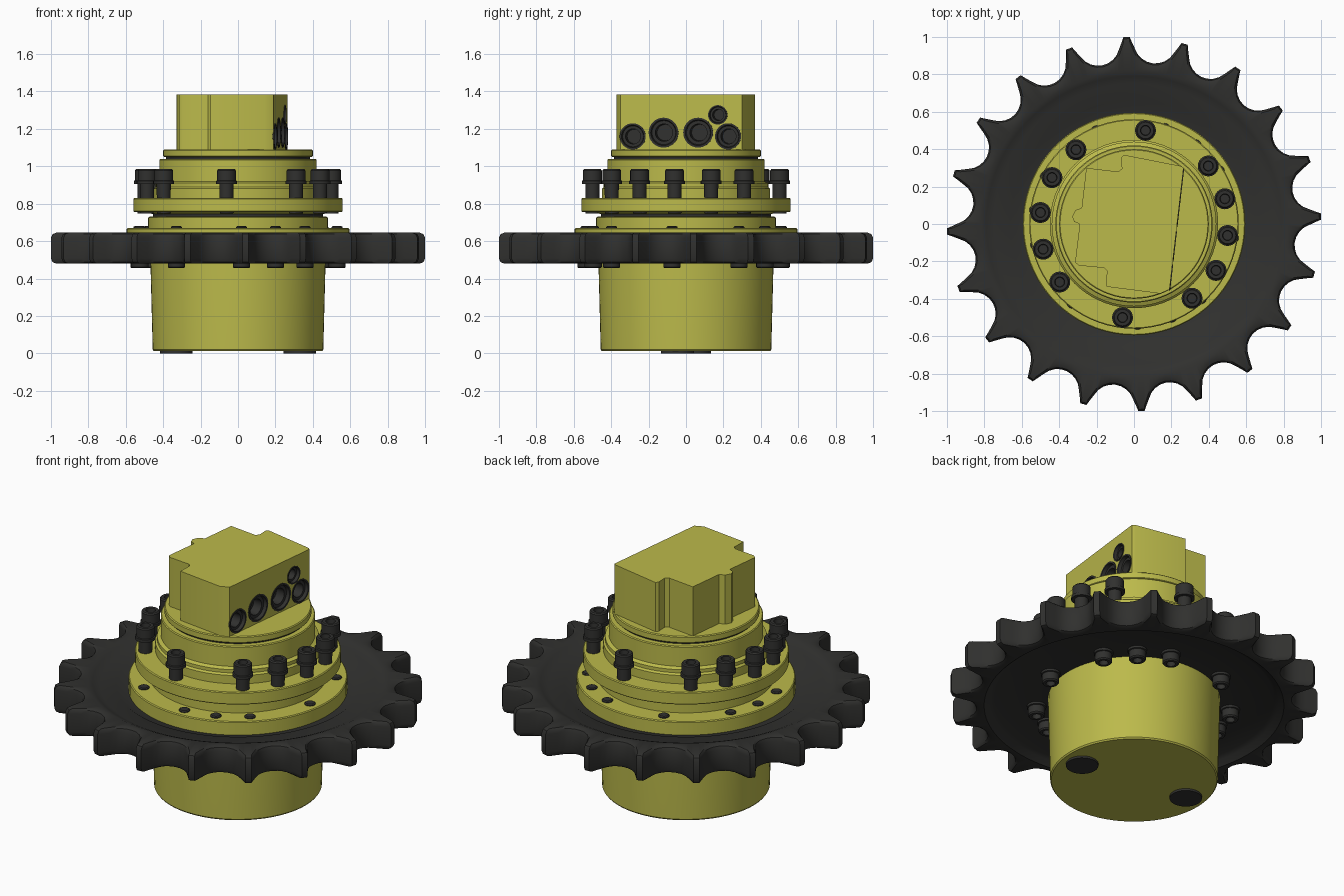
import bpy
import bmesh
from math import sin, cos, pi, radians, atan2, hypot
from mathutils import Vector, Matrix

if "Cube" in bpy.data.objects:
    bpy.data.objects.remove(bpy.data.objects["Cube"])


def material(name, color):
    m = bpy.data.materials.new(name)
    m.use_nodes = True
    m.diffuse_color = color
    bsdf = m.node_tree.nodes["Principled BSDF"]
    bsdf.inputs["Base Color"].default_value = color
    bsdf.inputs["Roughness"].default_value = 0.5
    return m


YELLOW = material("yellow_paint", (0.5, 0.49, 0.07, 1))
DARK = material("dark_steel", (0.03, 0.03, 0.028, 1))
parts = []


def add_object(name, mesh, matrix=None):
    ob = bpy.data.objects.new(name, mesh)
    bpy.context.collection.objects.link(ob)
    if matrix:
        ob.matrix_world = matrix
    parts.append(ob)
    return ob


def finish_mesh(bm, name, mat):
    bmesh.ops.recalc_face_normals(bm, faces=bm.faces)
    mesh = bpy.data.meshes.new(name)
    bm.to_mesh(mesh)
    bm.free()
    mesh.materials.append(mat)
    return mesh


def bridge_rings(bm, rings):
    for a, b in zip(rings, rings[1:]):
        n = len(a)
        for i in range(n):
            j = (i + 1) % n
            bm.faces.new((a[i], a[j], b[j], b[i]))


def lathe_mesh(name, profile, mat, segments=72):
    """Revolve (radius, height) points about z and cap both ends."""
    bm = bmesh.new()
    rings = []
    for r, z in profile:
        rings.append([bm.verts.new((r * cos(2 * pi * i / segments),
                                    r * sin(2 * pi * i / segments), z))
                      for i in range(segments)])
    bridge_rings(bm, rings)
    bm.faces.new(rings[0])
    bm.faces.new(rings[-1])
    return finish_mesh(bm, name, mat)


def lathe(name, profile, mat, segments=72, matrix=None):
    return add_object(name, lathe_mesh(name, profile, mat, segments), matrix)


# Sprocket: toothed outline lofted into a dished web
TEETH, PITCH = 20, 2 * pi / 20
valley = [(0.115 * sin(radians(a)), 0.98 - 0.115 * cos(radians(a)))
          for a in range(-64, 65, 16)]
shoulder = [(0.128, 0.97), (0.14, 0.991)]
tooth = [(-x, y) for x, y in reversed(shoulder)] + valley + shoulder
outline = []
for k in range(TEETH):
    start = radians(92.3) + k * PITCH
    outline.append((start, 1.0))
    for x, y in tooth:
        outline.append((start + PITCH / 2 + atan2(x, y), hypot(x, y)))

TOP, BOTTOM = 0.645, 0.48
rim = [(0.028, BOTTOM), (0.009, BOTTOM + 0.008), (0.0, BOTTOM + 0.028),
       (0.0, TOP - 0.028), (0.009, TOP - 0.008), (0.028, TOP)]
web_bottom = [(0.46, 0.52), (0.76, 0.52), (0.785, 0.505), (0.815, BOTTOM)]
web_top = [(0.815, TOP), (0.79, 0.635), (0.75, 0.615),
           (0.66, 0.61), (0.63, 0.59), (0.46, 0.59)]
bm = bmesh.new()


def ring(radius_of, z):
    return [bm.verts.new((radius_of(r) * cos(a), radius_of(r) * sin(a), z))
            for a, r in outline]


rings = [ring(lambda r, c=c: c, z) for c, z in web_bottom]
rings += [ring(lambda r, d=d: r - d, z) for d, z in rim]
rings += [ring(lambda r, c=c: c, z) for c, z in web_top]
bridge_rings(bm, rings + rings[:1])
add_object("sprocket", finish_mesh(bm, "sprocket", DARK))

# Gearbox drum, mounting flanges and motor housing
lathe("gearbox_drum", [(0.45, 0.012), (0.456, 0.02), (0.468, 0.48), (0.468, 0.6)], YELLOW)
lathe("sprocket_flange", [(0.59, 0.57), (0.595, 0.575), (0.595, 0.665), (0.59, 0.67),
                          (0.48, 0.67), (0.48, 0.725), (0.47, 0.732)], YELLOW)
lathe("seal_ring", [(0.455, 0.725), (0.455, 0.76)], DARK)
lathe("frame_flange", [(0.46, 0.745), (0.48, 0.755), (0.555, 0.755), (0.56, 0.76),
                       (0.56, 0.825), (0.555, 0.83), (0.45, 0.83), (0.45, 0.88),
                       (0.44, 0.89), (0.44, 0.91), (0.42, 0.92), (0.42, 1.035),
                       (0.415, 1.04)], YELLOW)
lathe("housing_groove", [(0.385, 1.035), (0.385, 1.055)], DARK)
lathe("housing_cap", [(0.395, 1.05), (0.4, 1.055), (0.4, 1.085), (0.395, 1.09)], YELLOW)

# Drain plugs under the drum
for s in (-1, 1):
    lathe("drain_plug", [(0.088, 0.0), (0.088, 0.03)], DARK, 32,
          Matrix.Translation((0.33 * s, -0.045 * s, 0)))

# Frame bolts: two mirrored groups around the upper flange
frame_bolt = lathe_mesh("frame_bolt", [
    (0.036, 0.748), (0.038, 0.905), (0.056, 0.905), (0.056, 0.922), (0.05, 0.925),
    (0.05, 0.978), (0.044, 0.985), (0.027, 0.985), (0.024, 0.945)], DARK, 24)
for half in (0, 180):
    for offset in (0, 45, 67.5, 90, 112.5, 135):
        a = radians(83 + half + offset)
        add_object("frame_bolt", frame_bolt,
                   Matrix.Translation((0.504 * cos(a), 0.504 * sin(a), 0)))

# Sprocket bolts: heads below the web, tips through the flange
sprocket_bolt = lathe_mesh("sprocket_bolt", [
    (0.022, 0.49), (0.025, 0.455), (0.04, 0.455), (0.046, 0.462), (0.046, 0.505),
    (0.053, 0.507), (0.053, 0.525), (0.03, 0.525), (0.03, 0.675), (0.024, 0.68)], DARK, 24)
for third in (0, 120, 240):
    for offset in (0, 20, 40, 80):
        a = radians(32 + third + offset)
        add_object("sprocket_bolt", sprocket_bolt,
                   Matrix.Translation((0.535 * cos(a), 0.535 * sin(a), 0)))

# Motor block: extruded plan with a notched, ribbed back
plan = [(0.19, -0.35), (0.265, 0.3), (0.25, 0.31), (-0.055, 0.37), (-0.068, 0.355),
        (-0.065, 0.295), (-0.085, 0.28), (-0.255, 0.3), (-0.28, 0.085), (-0.312, 0.075),
        (-0.33, 0.04), (-0.32, 0.012), (-0.29, 0.0), (-0.315, -0.205), (-0.295, -0.222),
        (-0.16, -0.235), (-0.145, -0.25), (-0.148, -0.335), (0.14, -0.372)]
bm = bmesh.new()
face = bm.faces.new([bm.verts.new((x, y, 1.085)) for x, y in plan])
solid = bmesh.ops.extrude_face_region(bm, geom=[face])
bmesh.ops.translate(bm, vec=(0, 0, 0.3),
                    verts=[v for v in solid["geom"] if isinstance(v, bmesh.types.BMVert)])
block = add_object("motor_block", finish_mesh(bm, "motor_block", YELLOW))

# Hydraulic ports: bored into the angled side face, each with a dark stepped liner
edge = Vector((0.075, 0.65, 0)).normalized()
normal = Vector((edge.y, -edge.x, 0))
turn = normal.to_track_quat("Z", "Y").to_matrix().to_4x4()
ports = [(-0.285, 1.16, 0.07), (-0.12, 1.18, 0.08), (0.065, 1.18, 0.08),
         (0.17, 1.275, 0.052), (0.225, 1.16, 0.07)]
cutters = bpy.data.collections.new("cutters")
bpy.context.scene.collection.children.link(cutters)
for y, z, r in ports:
    place = Matrix.Translation((0.19 + 0.115 * (y + 0.35), y, z)) @ turn
    cut = bpy.data.objects.new("port_cutter", lathe_mesh(
        "port_cutter", [(r - 0.006, -0.1), (r - 0.006, 0.05)], DARK, 32))
    cutters.objects.link(cut)
    cut.matrix_world = place
    cut.hide_render = True
    cut.hide_viewport = True
    lathe("hydraulic_port", [
        (r - 0.01, -0.09), (r - 0.004, -0.02), (r, 0.0), (r, 0.004), (r * 0.86, 0.004),
        (r * 0.8, -0.015), (r * 0.58, -0.015), (r * 0.54, -0.07)], DARK, 32, place)
bore = block.modifiers.new("port_bores", "BOOLEAN")
bore.operand_type = "COLLECTION"
bore.collection = cutters
bore.solver = "EXACT"

# Smooth curved surfaces, keep machined edges crisp
bpy.ops.object.select_all(action="DESELECT")
for ob in parts:
    ob.select_set(True)
bpy.context.view_layer.objects.active = parts[0]
bpy.ops.object.shade_smooth_by_angle(angle=radians(35))
